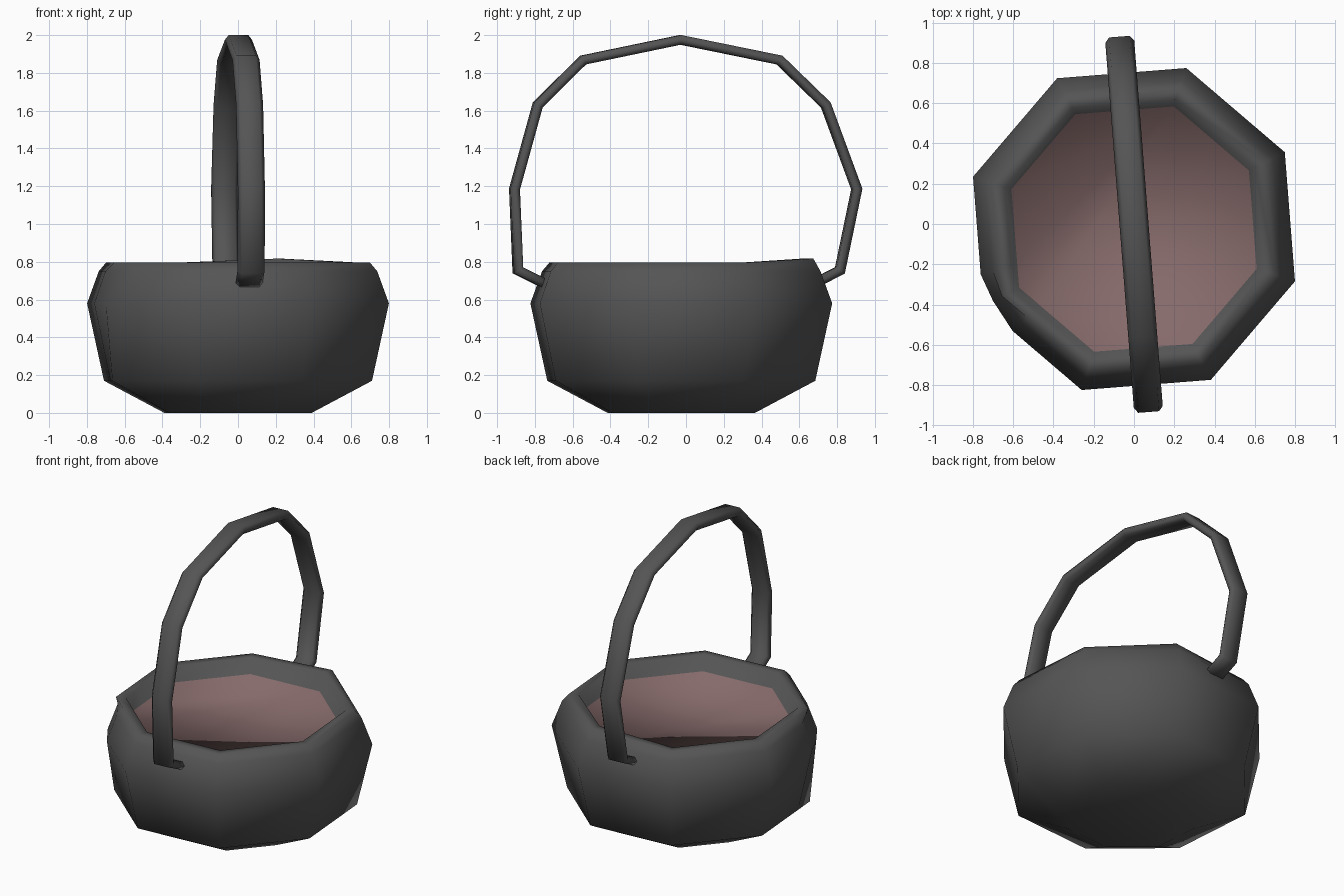
import bpy, bmesh, math
from mathutils import Vector

if "Cube" in bpy.data.objects:
    bpy.data.objects.remove(bpy.data.objects["Cube"])


def material(name, rgb):
    m = bpy.data.materials.new(name)
    m.diffuse_color = (*rgb, 1)
    m.use_nodes = True
    m.node_tree.nodes["Principled BSDF"].inputs["Base Color"].default_value = m.diffuse_color
    return m


grey = material("dark grey", (0.09, 0.09, 0.09))
pink = material("dusty pink", (0.24, 0.145, 0.145))


def finish(bm, name, mats):
    bmesh.ops.recalc_face_normals(bm, faces=bm.faces)
    for f in bm.faces:
        f.smooth = True
    me = bpy.data.meshes.new(name)
    bm.to_mesh(me)
    bm.free()
    for m in mats:
        me.materials.append(m)
    ob = bpy.data.objects.new(name, me)
    bpy.context.collection.objects.link(ob)
    return ob


def bridge(bm, a, b):
    n = len(a)
    for i in range(n):
        bm.faces.new((a[i], a[(i + 1) % n], b[(i + 1) % n], b[i]))


# Pot: octagonal rings (radius, height) from the base up and over the lip
profile = [(0.41, 0.0), (0.746, 0.17), (0.84, 0.58), (0.775, 0.75),
           (0.735, 0.795), (0.675, 0.795), (0.64, 0.70)]
# Eight corners, plus a column either side of the dented corner at 207 degrees
angles = sorted([27 + 45 * k for k in range(8)] + [196.5, 220])


def straight(angle):
    # keeps the extra columns on the straight octagon sides
    local = (angle - 27) % 45 - 22.5
    return math.cos(math.radians(22.5)) / math.cos(math.radians(local))


bm = bmesh.new()
rings = []
for r, z in profile:
    ring = []
    for a in angles:
        rad = r * straight(a)
        if a == 207 and z in (0.58, 0.75):
            rad *= 0.935                       # dented corner
        lift = 0.022 if a == 72 and z == 0.795 else 0   # raised lip corner
        t = math.radians(a)
        ring.append(bm.verts.new((rad * math.cos(t), rad * math.sin(t) - 0.025, z + lift)))
    rings.append(ring)
for a, b in zip(rings, rings[1:]):
    bridge(bm, a, b)
bm.faces.new(rings[0][::-1])
# Pink filling just below the lip
filling = bm.faces.new(rings[-1])
filling.material_index = 1
finish(bm, "pot", [grey, pink])

# Handle: flat strap swept along an arch, turned slightly about z
path = [(-0.73, 0.675), (-0.89, 0.755), (-0.908, 1.185), (-0.785, 1.63),
        (-0.545, 1.868), (-0.03, 1.975), (0.495, 1.868), (0.74, 1.63),
        (0.904, 1.185), (0.815, 0.755), (0.69, 0.69)]
section = [(-0.072, 0), (-0.052, -0.025), (0.052, -0.025),
           (0.072, 0), (0.052, 0.025), (-0.052, 0.025)]
slant = -0.078
points = [Vector((slant * y, y, z)) for y, z in path]
side = Vector((1, -slant, 0)).normalized()
bm = bmesh.new()
rings = []
for i, p in enumerate(points):
    before = (p - points[max(i - 1, 0)]).normalized()
    after = (points[min(i + 1, len(points) - 1)] - p).normalized()
    tangent = (before + after).normalized()
    out = side.cross(tangent)
    miter = 1 / max(0.6, tangent.dot(after if after.length else before))
    rings.append([bm.verts.new(p + side * u + out * v * miter) for u, v in section])
for a, b in zip(rings, rings[1:]):
    bridge(bm, a, b)
bm.faces.new(rings[0])
bm.faces.new(rings[-1])
finish(bm, "handle", [grey])
